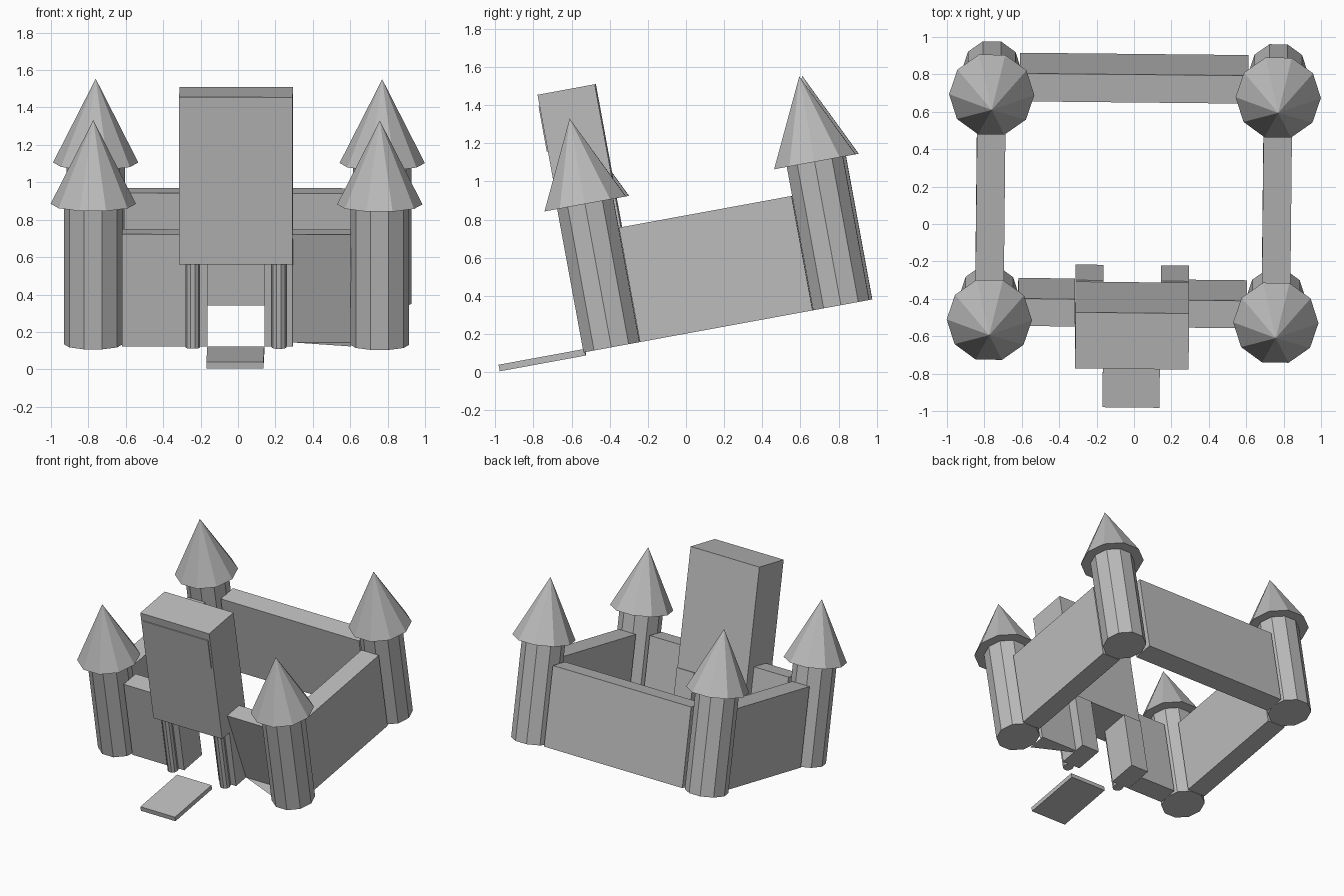
import bpy, bmesh, math
from mathutils import Matrix

if "Cube" in bpy.data.objects:
    bpy.data.objects.remove(bpy.data.objects["Cube"])

# The whole castle sits on a tilted plane with a slight turn
TILT = (Matrix.Rotation(math.radians(10.4), 4, 'X')
        @ Matrix.Translation((-0.004, 0, 0))
        @ Matrix.Rotation(math.radians(-0.6), 4, 'Z'))
BASE = 0.199

stone = bpy.data.materials.new("grey stone")
stone.diffuse_color = (0.5, 0.5, 0.5, 1)
stone.use_nodes = True
stone.node_tree.nodes["Principled BSDF"].inputs["Base Color"].default_value = stone.diffuse_color


def finish(name, bm):
    bmesh.ops.recalc_face_normals(bm, faces=bm.faces)
    mesh = bpy.data.meshes.new(name)
    bm.to_mesh(mesh)
    bm.free()
    mesh.materials.append(stone)
    ob = bpy.data.objects.new(name, mesh)
    ob.matrix_world = TILT
    bpy.context.collection.objects.link(ob)
    return ob


def box(name, x, y, z, edit=None):
    bm = bmesh.new()
    size = [b - a for a, b in (x, y, z)]
    mid = [(a + b) / 2 for a, b in (x, y, z)]
    bmesh.ops.create_cube(bm, size=1, matrix=Matrix.Translation(mid) @ Matrix.Diagonal((*size, 1)))
    if edit:
        edit(bm)
    return finish(name, bm)


def cone(name, x, y, z0, z1, r0, r1, sides=10):
    bm = bmesh.new()
    bmesh.ops.create_cone(bm, cap_ends=True, segments=sides, radius1=r0, radius2=r1,
                          depth=z1 - z0,
                          matrix=Matrix.Translation((x, y, (z0 + z1) / 2)))
    # put corners on the x axis
    a = min((math.atan2(v.co.y - y, v.co.x - x) % (2 * math.pi / sides))
            for v in bm.verts if v.co.z < z1 - 0.01)
    if 0.01 < a < 2 * math.pi / sides - 0.01:
        bmesh.ops.rotate(bm, verts=bm.verts, cent=(x, y, 0), matrix=Matrix.Rotation(-a, 3, 'Z'))
    return finish(name, bm)


# Corner towers with pointed roofs
for side, sx in (("left", -1), ("right", 1)):
    for end, y in (("front", -0.352), ("back", 0.872)):
        cone(f"{end}_{side}_tower", sx * 0.766, y, BASE, 0.965, 0.157, 0.157)
        cone(f"{end}_{side}_roof", sx * 0.766, y, 0.963, 1.418, 0.228, 0)
    # side walls
    box(f"{side}_wall", sorted((sx * 0.69, sx * 0.842)), (-0.2, 0.72), (BASE, 0.809))

# Back wall
box("back_wall", (-0.615, 0.605), (0.809, 0.961), (BASE, 0.809))


# Front walls, the right one leaning inward at its foot
def lean(bm):
    for v in bm.verts:
        if v.co.z < 0.5 and v.co.y < -0.35:
            v.co.y = -0.285
    bmesh.ops.triangulate(bm, faces=bm.faces)


box("front_left_wall", (-0.612, -0.308), (-0.412, -0.263), (BASE, 0.809))
box("front_right_wall", (0.299, 0.612), (-0.412, -0.263), (BASE, 0.809), lean)

# Triangular foot at the right wall
bm = bmesh.new()
bm.faces.new([bm.verts.new(p) for p in
              ((0.30, -0.285, BASE), (0.612, -0.285, BASE), (0.612, -0.40, BASE))])
finish("right_wall_foot", bm)

# Gatehouse: upper block, front panel, side piers and round posts
box("gatehouse", (-0.306, 0.301), (-0.5, -0.195), (0.661, 1.571))
box("gatehouse_panel", (-0.288, 0.285), (-0.506, -0.5), (1.27, 1.51))
for side, x, post in (("left", (-0.306, -0.156), -0.233), ("right", (0.15, 0.301), 0.228)):
    box(f"{side}_gate_pier", x, (-0.41, -0.187), (BASE, 0.661))
    cone(f"{side}_gate_post", post, -0.44, BASE, 0.661, 0.039, 0.039)

# Drawbridge
box("drawbridge", (-0.155, 0.15), (-0.958, -0.5), (0.181, 0.216))
